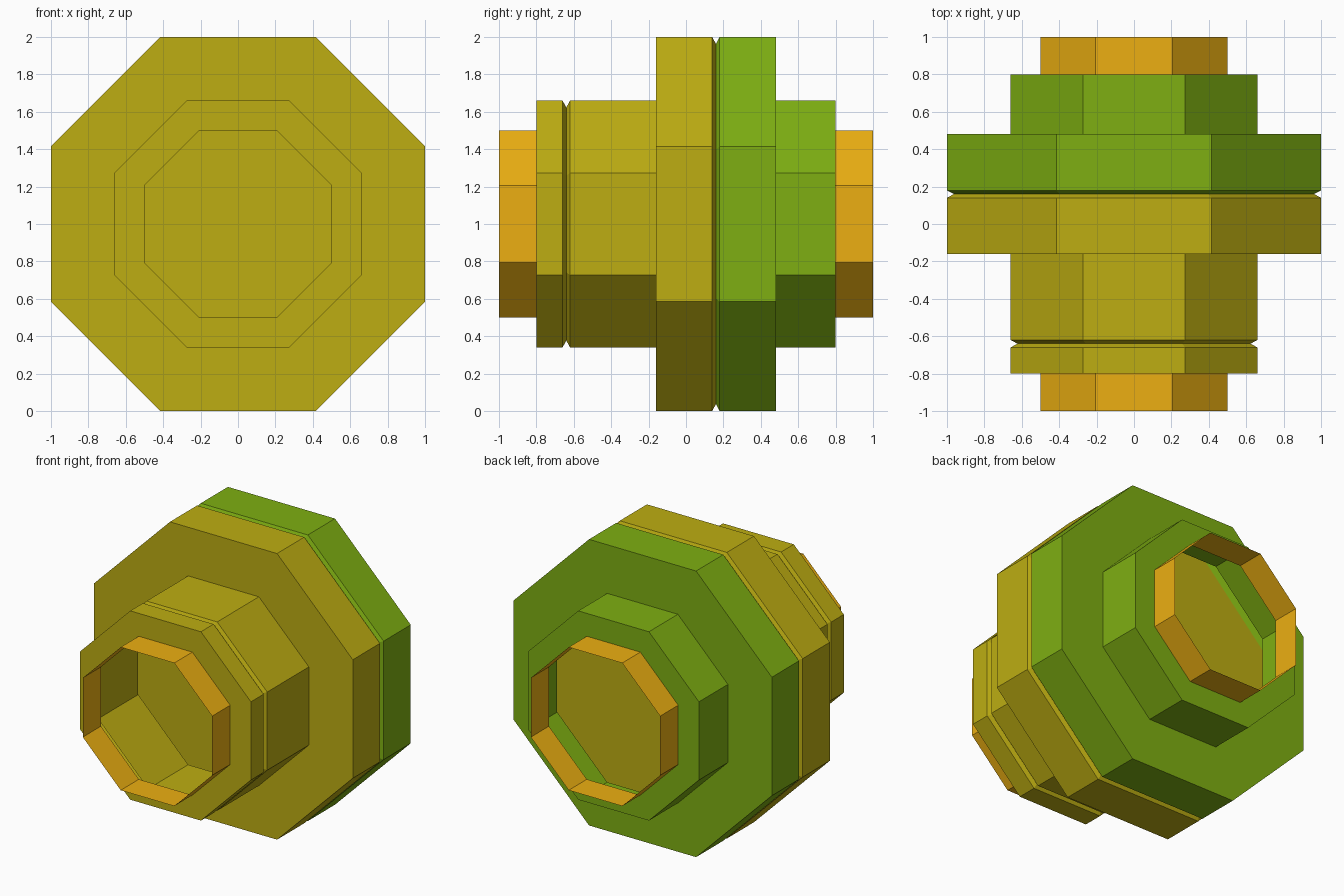
import bpy, bmesh, math

if "Cube" in bpy.data.objects:
    bpy.data.objects.remove(bpy.data.objects["Cube"])

SIDES = 8
AXIS_Z = 1.0


def material(name, rgb):
    m = bpy.data.materials.new(name)
    m.diffuse_color = (*rgb, 1.0)
    m.use_nodes = True
    m.node_tree.nodes["Principled BSDF"].inputs["Base Color"].default_value = m.diffuse_color
    return m


def octagonal_shell(name, profile, mat, cap_end=False):
    """Loft a thin octagonal shell along y from (y, flat radius) pairs."""
    bm = bmesh.new()
    rings = []
    for y, flat in profile:
        r = flat / math.cos(math.pi / SIDES)
        angles = [(i + 0.5) * math.tau / SIDES for i in range(SIDES)]
        rings.append([bm.verts.new((r * math.cos(a), y, AXIS_Z + r * math.sin(a)))
                      for a in angles])
    for a, b in zip(rings, rings[1:]):
        for i in range(SIDES):
            j = (i + 1) % SIDES
            bm.faces.new((a[i], b[i], b[j], a[j]))
    if cap_end:
        bm.faces.new(rings[-1][::-1])
    mesh = bpy.data.meshes.new(name)
    bm.to_mesh(mesh)
    bm.free()
    mesh.materials.append(mat)
    obj = bpy.data.objects.new(name, mesh)
    bpy.context.collection.objects.link(obj)
    return obj


yellow = material("yellow", (0.51, 0.42, 0.006))
green = material("green", (0.21, 0.43, 0.006))
orange = material("orange", (0.84, 0.43, 0.006))

# Front half: narrow neck with a V groove, wide flange, closed by a dividing wall
octagonal_shell("front_body", [
    (-0.80, 0.50), (-0.80, 0.66), (-0.66, 0.66), (-0.64, 0.623), (-0.62, 0.66),
    (-0.16, 0.66), (-0.16, 1.0), (0.14, 1.0), (0.16, 0.963)], yellow, cap_end=True)

# Rear half: wide flange stepping down to a neck, open at the back
octagonal_shell("rear_body", [
    (0.16, 0.963), (0.18, 1.0), (0.48, 1.0), (0.48, 0.66),
    (0.80, 0.66), (0.80, 0.50)], green)

# Open collars at both ends
octagonal_shell("front_collar", [(-1.0, 0.5), (-0.8, 0.5)], orange)
octagonal_shell("rear_collar", [(0.8, 0.5), (1.0, 0.5)], orange)
